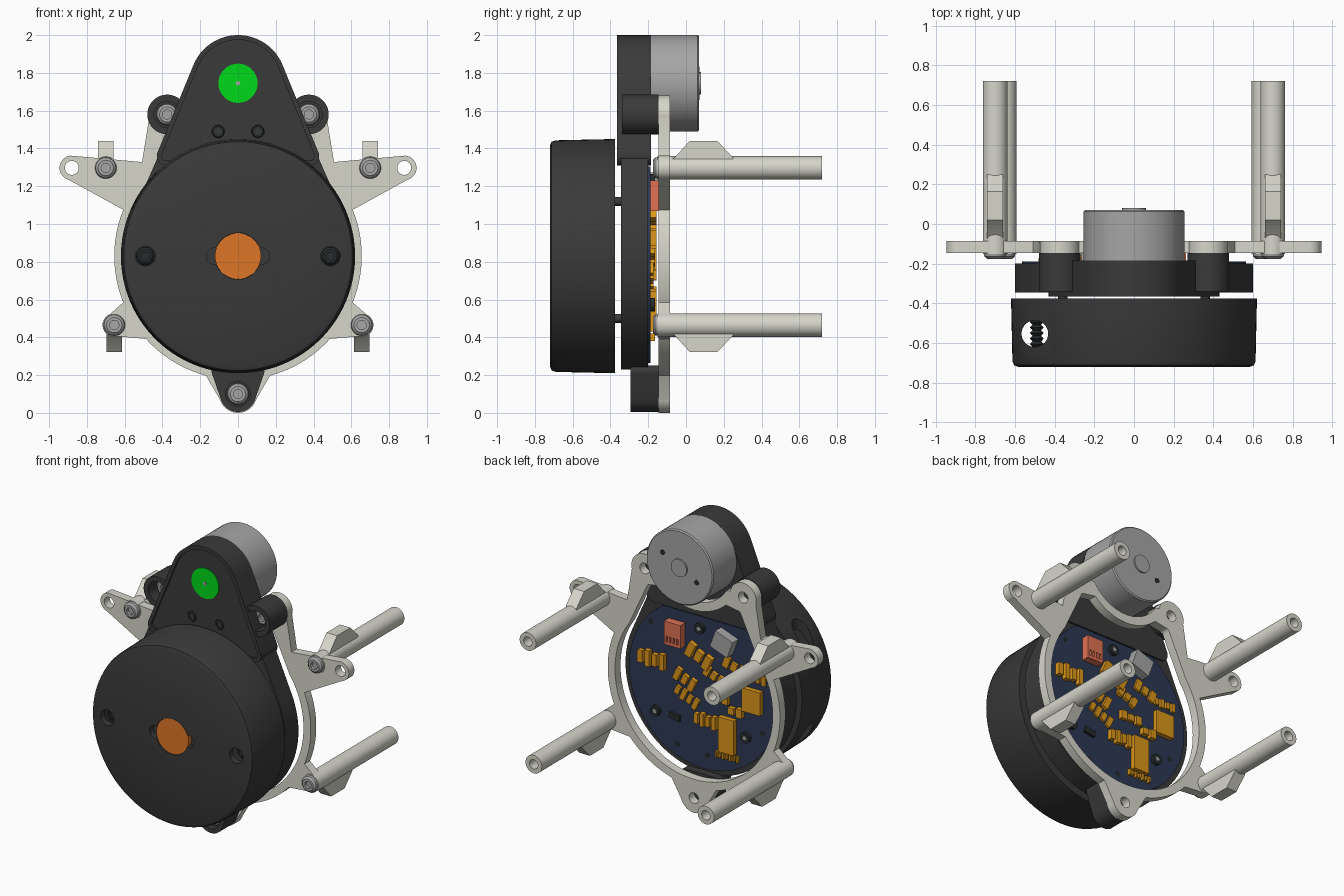
import bpy, bmesh
from math import sin, cos, radians, pi
from mathutils import Vector
from mathutils.geometry import convex_hull_2d

if "Cube" in bpy.data.objects:
    bpy.data.objects.remove(bpy.data.objects["Cube"])


def material(name, *rgb):
    m = bpy.data.materials.new(name)
    m.diffuse_color = (*rgb, 1)
    m.use_nodes = True
    m.node_tree.nodes["Principled BSDF"].inputs["Base Color"].default_value = m.diffuse_color
    return m


DARK = material("dark_plastic", .042, .042, .042)
BLACK = material("black_screw", .02, .025, .025)
BEIGE = material("beige_plastic", .68, .67, .60)
STEEL = material("steel", .38, .38, .38)
ORANGE = material("orange", .72, .18, .02)
GOLD = material("gold_chip", .72, .31, .01)
RED = material("red_connector", .75, .17, .09)
GREEN = material("green", .0, .7, .01)
NAVY = material("navy_board", .025, .04, .09)


# 2D outline helpers in (x, z)
def arc(cx, cz, r, a0, a1, n=24):
    return [(cx + r * cos(radians(a0 + (a1 - a0) * i / n)),
             cz + r * sin(radians(a0 + (a1 - a0) * i / n))) for i in range(n + 1)]


def circle(cx, cz, r, n=40):
    return arc(cx, cz, r, 0, 360, n)[:-1]


def hull(*circles):
    pts = [p for c in circles for p in circle(*c)]
    return [pts[i] for i in convex_hull_2d(pts)]


def rect(cx, cz, w, h, rot=0):
    c, s = cos(radians(rot)), sin(radians(rot))
    return [(cx + u * w / 2 * c - v * h / 2 * s, cz + u * w / 2 * s + v * h / 2 * c)
            for u, v in ((-1, -1), (1, -1), (1, 1), (-1, 1))]


def mirrored(half):
    return half + [(-x, z) for x, z in reversed(half) if abs(x) > 1e-5]


def finish(name, bm, mat):
    bmesh.ops.remove_doubles(bm, verts=bm.verts, dist=1e-5)
    bmesh.ops.recalc_face_normals(bm, faces=bm.faces)
    me = bpy.data.meshes.new(name)
    bm.to_mesh(me)
    bm.free()
    ob = bpy.data.objects.new(name, me)
    bpy.context.collection.objects.link(ob)
    me.materials.append(mat)
    smooth(ob)
    return ob


def smooth(ob):
    bpy.ops.object.select_all(action='DESELECT')
    ob.select_set(True)
    bpy.context.view_layer.objects.active = ob
    bpy.ops.object.shade_smooth_by_angle(angle=radians(30))


def prism(name, outlines, y0, y1, mat):
    """Extrude outlines (inner ones become holes) from y0 to y1."""
    cu = bpy.data.curves.new(name, 'CURVE')
    cu.dimensions, cu.fill_mode, cu.extrude = '2D', 'BOTH', (y1 - y0) / 2
    for pts in outlines:
        sp = cu.splines.new('POLY')
        sp.points.add(len(pts) - 1)
        for p, (x, z) in zip(sp.points, pts):
            p.co = (x, z, 0, 1)
        sp.use_cyclic_u = True
    tmp = bpy.data.objects.new("tmp", cu)
    bpy.context.collection.objects.link(tmp)
    me = tmp.evaluated_get(bpy.context.evaluated_depsgraph_get()).to_mesh()
    bm = bmesh.new()
    bm.from_mesh(me)
    for v in bm.verts:
        v.co = Vector((v.co.x, (y0 + y1) / 2 - v.co.z, v.co.y))
    bpy.data.objects.remove(tmp)
    return finish(name, bm, mat)


def lathe(name, profile, x, z, mat, n=40):
    """Revolve (radius, y) points about a y-parallel axis through (x, z)."""
    bm = bmesh.new()
    rings = [[bm.verts.new((x + r * cos(2 * pi * i / n), y, z + r * sin(2 * pi * i / n)))
              for i in range(n)] for r, y in profile]
    for a, b in zip(rings, rings[1:]):
        for i in range(n):
            j = (i + 1) % n
            bm.faces.new((a[i], a[j], b[j], b[i]))
    return finish(name, bm, mat)


def rod(name, x, z, r, y0, y1, mat, n=40):
    return lathe(name, [(0, y0), (r, y0), (r, y1), (0, y1)], x, z, mat, n)


def screw(name, x, z, y, r, mat):
    lathe(name, [(0, y + .02), (r * .42, y + .02), (r * .42, y), (r * .7, y),
                 (r * .93, y + .012), (r, y + .03), (r, y + .04), (0, y + .04)], x, z, mat, 24)


def cut(ob, cutter):
    mod = ob.modifiers.new("cut", 'BOOLEAN')
    mod.operation, mod.object, mod.solver = 'DIFFERENCE', cutter, 'EXACT'
    bpy.context.view_layer.objects.active = ob
    bpy.ops.object.modifier_apply(modifier=mod.name)
    bpy.data.objects.remove(cutter)


CZ, MZ = .83, 1.745   # drum axis and motor axis heights

# Rotating drum: hollow, with face openings and two side windows
drum = lathe("drum", [(0, -.72), (.585, -.72), (.605, -.712), (.613, -.69), (.62, -.375),
                      (0, -.375)], 0, CZ, DARK, 96)
cut(drum, rod("cavity", 0, CZ, .565, -.675, -.42, DARK, 96))
cut(drum, rod("lens_hole", 0, CZ, .123, -.8, -.6, DARK))
cut(drum, prism("slot", [hull((-.125, CZ, .043), (.125, CZ, .043))], -.8, -.6, DARK))
for s in (-1, 1):
    cut(drum, rod("screw_hole", s * .49, CZ, .052, -.8, -.6, DARK))
bpy.ops.mesh.primitive_cylinder_add(vertices=32, radius=.067, depth=2, location=(-.5, -.553, CZ))
cut(drum, bpy.context.object)
smooth(drum)
rod("lens_window", 0, CZ, .122, -.712, -.6, ORANGE, 48)
prism("slot_floor", [hull((-.125, CZ, .06), (.125, CZ, .06))], -.68, -.6, DARK)
for s in (-1, 1):
    screw("drum_screw", s * .49, CZ, -.66, .05, BLACK)
    threads = [(.022 + .013 * (i % 2), -.62 + i * .014) for i in range(13)]
    lathe("drum_screw_shaft", [(0, -.63)] + threads + [(0, -.44)], s * .49, CZ, BLACK, 16)
    for dz in (-.31, .31):
        rod("spacer_pin", s * .36, .81 + dz, .024, -.38, -.33, DARK, 16)

# Base housing: teardrop body, raised motor cover with rim
prism("base_housing", [hull((0, CZ, .6, 96), (0, 1.5, .33))], -.345, -.2, DARK)
cover = hull((0, MZ, .255, 80), (-.38, 1.36, .05), (.38, 1.36, .05))
inset = hull((0, MZ, .23, 80), (-.38, 1.36, .025), (.38, 1.36, .025))
prism("motor_cover", [cover], -.352, -.185, DARK)
prism("cover_rim", [cover, inset], -.366, -.352, DARK)
rod("green_pulley_cap", 0, MZ, .104, -.358, -.34, GREEN)
rod("pulley_pin", 0, MZ, .012, -.362, -.34, STEEL, 16)
for s in (-1, 1):
    screw("cover_screw", s * .105, 1.49, -.358, .042, BLACK)
    # Screw ears beside the cover
    prism("cover_ear", [circle(s * .375, 1.58, .105), circle(s * .375, 1.58, .07)],
          -.34, -.145, DARK)
    rod("ear_floor", s * .375, 1.58, .07, -.24, -.145, DARK)
    screw("ear_screw", s * .375, 1.58, -.28, .058, STEEL)
prism("bottom_tab", [hull((0, .1, .095), (-.11, .22, .03), (.11, .22, .03)),
                     circle(0, .1, .065)], -.295, -.145, DARK)
rod("tab_floor", 0, .1, .065, -.24, -.145, DARK)
screw("tab_screw", 0, .1, -.28, .058, STEEL)

# Motor
lathe("motor", [(0, -.185), (.255, -.185), (.255, .062), (.247, .07), (.06, .07),
                (.06, .08), (0, .08)], 0, MZ, STEEL, 64)
for s in (-1, 1):
    rod("motor_vent", s * .13, MZ + s * .07, .018, .06, .0715, BLACK, 16)

# Mounting frame: one outline with an opening and bolt holes
outer = (arc(0, .1, .1, -90, -18) + arc(0, CZ, .655, -75, -42)
         + arc(.655, .465, .06, -100, 60) + arc(0, CZ, .655, -22, 22)
         + arc(.88, 1.297, .065, -75, 85) + [(.508, 1.328)]
         + arc(.375, 1.58, .1, -15, 170) + arc(0, MZ, .29, -32, -90))
inner = arc(0, CZ, .6, -90, 35, 40) + arc(.33, 1.45, .03, 20, 100, 6) + arc(0, MZ, .35, -46, -90)
holes = [circle(s * x, z, .037, 24) for s in (-1, 1) for x, z in ((.88, 1.297), (.375, 1.58))]
prism("mounting_frame", [mirrored(outer), mirrored(inner), circle(0, .1, .037, 24)] + holes,
      -.145, -.085, BEIGE)

# Four standoffs with support fins and screws
for s in (-1, 1):
    for x, z, up in ((.70, 1.297, 1), (.655, .465, -1)):
        lathe("standoff", [(0, -.15), (.062, -.15), (.062, .72), (.032, .72), (.032, .5), (0, .5)],
              s * x, z, BEIGE, 32)
        screw("standoff_screw", s * x, z, -.176, .058, STEEL)
        bm = bmesh.new()
        sides = [[bm.verts.new((s * x + w, y, z + up * h)) for y, h in
                  ((-.1, .03), (-.06, .055), (.02, .143), (.165, .143), (.25, .055), (.25, .03))]
                 for w in (-.04, .04)]
        bm.faces.new(sides[0])
        bm.faces.new(sides[1])
        for i in range(6):
            j = (i + 1) % 6
            bm.faces.new((sides[0][i], sides[0][j], sides[1][j], sides[1][i]))
        finish("standoff_fin", bm, BEIGE)

# Circuit board on the back of the housing
prism("circuit_board", [arc(0, CZ, .565, 123, 417, 80)], -.2, -.188, NAVY)
for x, z in ((.02, 1.228), (.355, .573), (-.33, .57)):
    rod("board_screw", x, z, .036, -.19, -.165, BLACK, 20)
    rod("board_screw_socket", x, z, .015, -.17, -.164, STEEL, 6)
for x, z in ((.4, 1.17), (-.03, .36), (-.45, .62), (.2, .38)):
    rod("board_hole", x, z, .018, -.19, -.187, BLACK, 16)
prism("red_connector", [rect(.2, 1.15, .125, .16)]
      + [rect(.2 + d, 1.11, .012, .04) for d in (-.04, -.013, .013, .04)], -.19, -.135, RED)
prism("grey_connector", [rect(-.18, 1.19, .14, .125, 20)], -.19, -.125, STEEL)
prism("dark_chip", [rect(.21, .57, .08, .04, 10)], -.19, -.17, BLACK)
prism("large_chips", [rect(-.385, .837, .14, .16), rect(-.194, .55, .12, .24)], -.19, -.155, GOLD)


# Rows of small parts: x, z, count, pitch, width, height, rotation
rows = ((.38, .925, 4, .055, .035, .11, 0), (.13, .85, 3, .06, .04, .09, 25),
        (.12, .73, 4, .05, .035, .08, 25), (.02, 1.04, 3, .07, .05, .1, 25),
        (-.09, .93, 3, .055, .04, .07, 25), (-.24, 1.03, 3, .06, .045, .08, 20),
        (-.03, .61, 4, .045, .03, .09, 0), (-.12, .79, 3, .06, .045, .06, 0),
        (-.40, .99, 4, .045, .03, .06, 0), (-.26, .73, 2, .06, .045, .06, 0),
        (-.19, .40, 7, .026, .014, .04, 0))
for k, (x, z, n, pitch, w, h, rot) in enumerate(rows):
    offs = [(i - (n - 1) / 2) * pitch for i in range(n)]
    prism("chip_row", [rect(x + d * cos(radians(rot)), z + d * sin(radians(rot)), w,
                            h * (1 - .25 * (i % 2)), rot) for i, d in enumerate(offs)],
          -.19, -.155 - .008 * (k % 3), GOLD)
